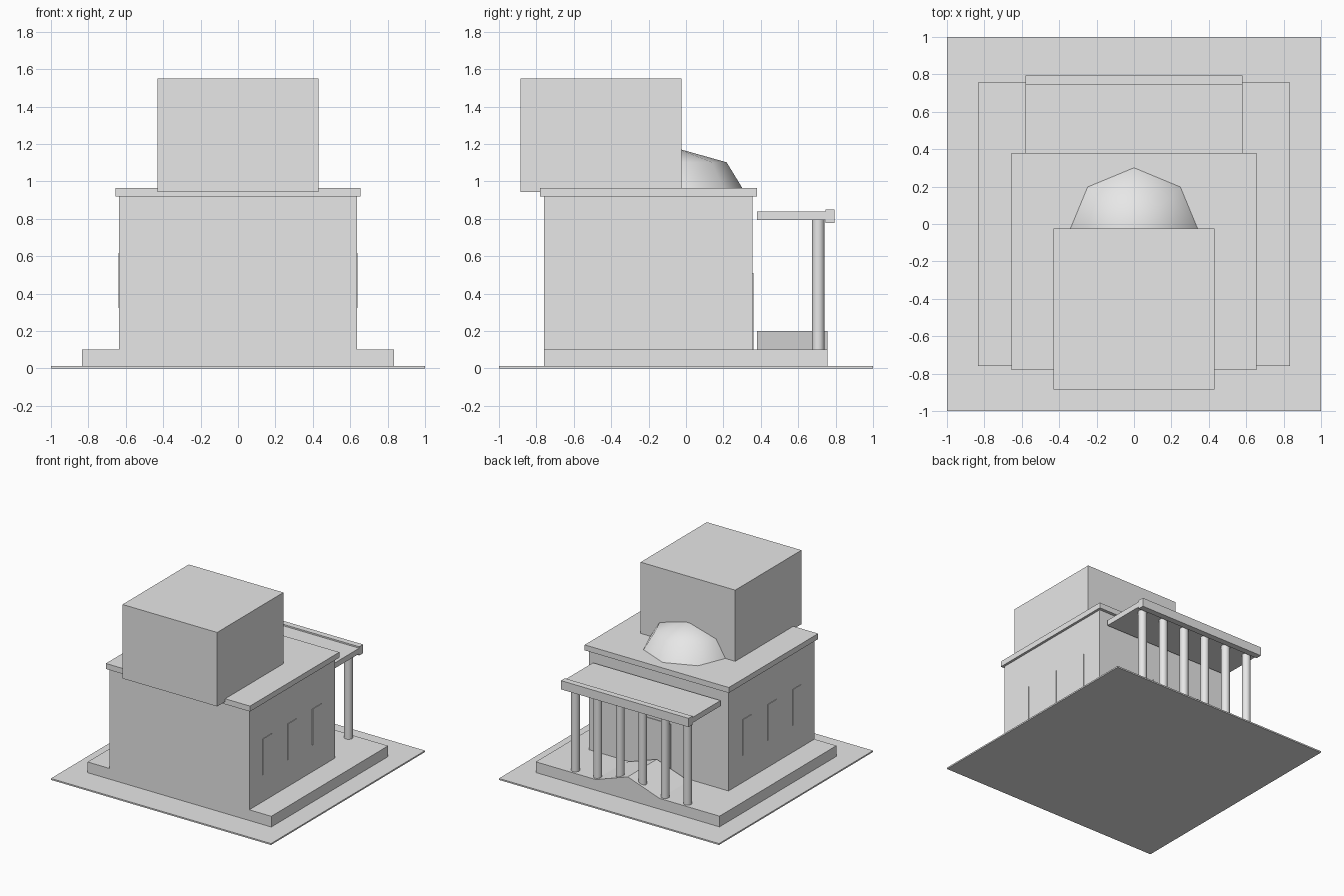
import bpy
import math

cube = bpy.data.objects.get("Cube")
if cube:
    bpy.data.objects.remove(cube, do_unlink=True)

stone = bpy.data.materials.new("pale_grey_stone")
stone.use_nodes = True
GREY = (0.8, 0.8, 0.8, 1)
stone.diffuse_color = GREY
stone.node_tree.nodes["Principled BSDF"].inputs["Base Color"].default_value = GREY


def add_mesh(name, verts, faces):
    mesh = bpy.data.meshes.new(name)
    mesh.from_pydata(verts, [], faces)
    mesh.materials.append(stone)
    obj = bpy.data.objects.new(name, mesh)
    bpy.context.collection.objects.link(obj)
    return obj


def box(name, x, y, z):
    """Box from (min, max) ranges on each axis."""
    verts = [(a, b, c) for c in z for a, b in
             ((x[0], y[0]), (x[1], y[0]), (x[1], y[1]), (x[0], y[1]))]
    sides = [(i, (i + 1) % 4, (i + 1) % 4 + 4, i + 4) for i in range(4)]
    return add_mesh(name, verts, [(3, 2, 1, 0), (4, 5, 6, 7)] + sides)


def wide_box(name, half, y, z):
    return box(name, (-half, half), y, z)


# Ground slab, plinth, hall and roof
wide_box("ground_slab", 1, (-1, 1), (0, 0.012))
wide_box("plinth", 0.835, (-0.76, 0.757), (0.012, 0.1))
wide_box("hall", 0.635, (-0.76, 0.355), (0.1, 0.92))
wide_box("roof_slab", 0.655, (-0.78, 0.38), (0.92, 0.965))
wide_box("upper_block", 0.43, (-0.885, -0.025), (0.942, 1.55))

# Thin window and door panels
for side, x in (("left", (0.635, 0.64)), ("right", (-0.64, -0.635))):
    for i, y in enumerate((-0.53, -0.208, 0.114)):
        box(f"window_{side}_{i + 1}", x, (y - 0.057, y + 0.057), (0.322, 0.617))
wide_box("door", 0.11, (0.355, 0.36), (0.1, 0.51))

# Portico roof and beam
wide_box("portico_roof", 0.58, (0.38, 0.755), (0.793, 0.838))
wide_box("portico_beam", 0.58, (0.745, 0.795), (0.778, 0.85))

# Columns
for i in range(6):
    bpy.ops.mesh.primitive_cylinder_add(
        vertices=16, radius=0.033, depth=0.693,
        location=(-0.51 + i * 0.204, 0.707, 0.4465))
    column = bpy.context.object
    column.name = f"column_{i + 1}"
    column.data.materials.append(stone)
    bpy.ops.object.shade_smooth_by_angle(angle=math.radians(40))

# Low gable resting on the porch floor
gable = [(x, y, z) for y in (0.38, 0.757)
         for x, z in ((-0.29, 0.1), (0.29, 0.1), (0, 0.2))]
add_mesh("gable", gable,
         [(0, 1, 2), (5, 4, 3), (0, 3, 4, 1), (1, 4, 5, 2), (2, 5, 3, 0)])

# Eight-sided dome in two rings
RADIUS, HEIGHT, BASE_Z, CENTRE_Y = 0.378, 0.257, 0.92, -0.05
verts = []
for tilt in (0, math.pi / 4):
    for k in range(8):
        a = k * math.pi / 4
        r = RADIUS * math.cos(tilt)
        verts.append((r * math.cos(a), CENTRE_Y + r * math.sin(a),
                      BASE_Z + HEIGHT * math.sin(tilt)))
verts.append((0, CENTRE_Y, BASE_Z + HEIGHT))
faces = []
for k in range(8):
    n = (k + 1) % 8
    faces += [(k, n, n + 8, k + 8), (k + 8, n + 8, 16)]
dome = add_mesh("dome", verts, faces)
for face in dome.data.polygons:
    face.use_smooth = True
